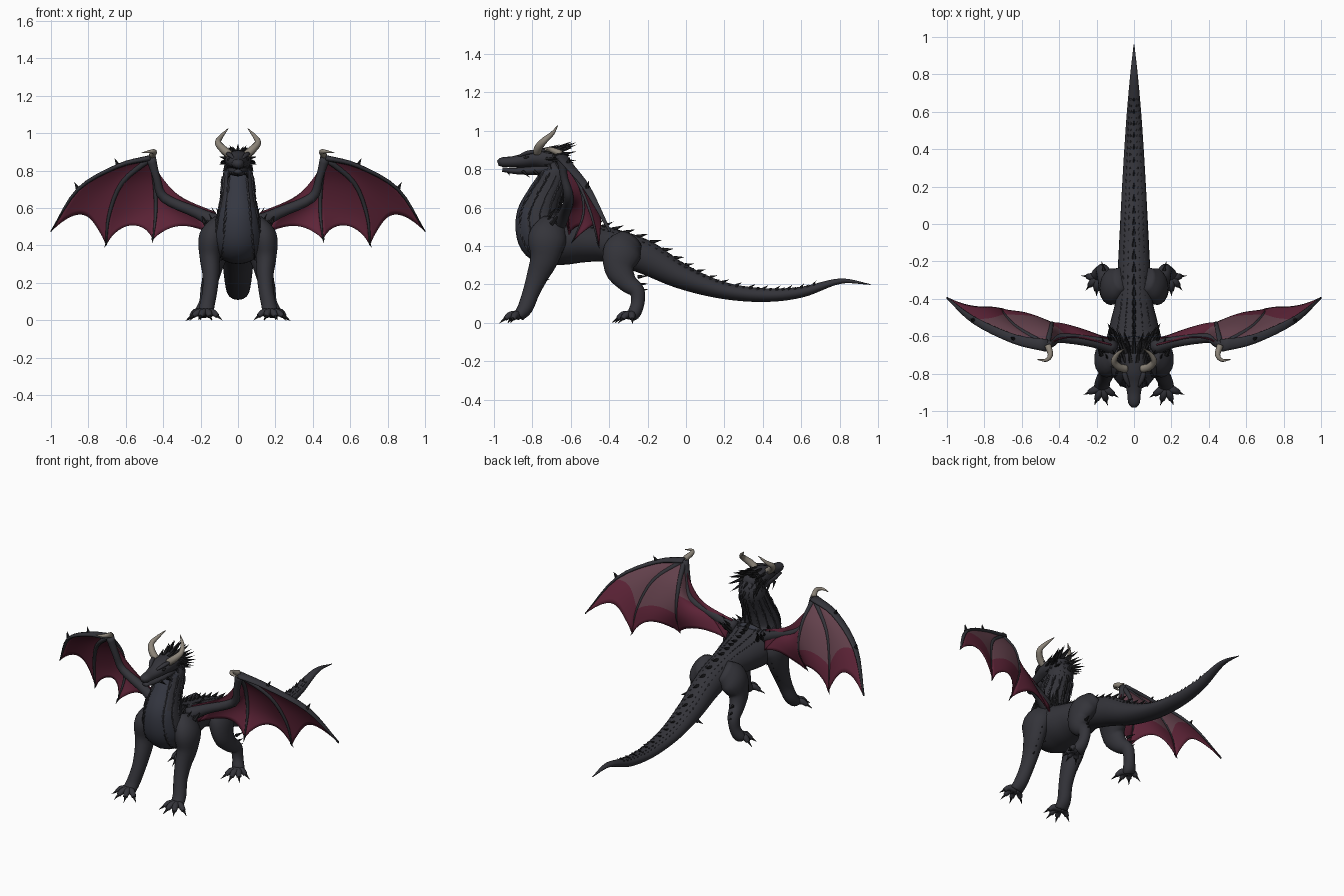
import bpy, bmesh, math, random
from mathutils import Vector

random.seed(4)
cube = bpy.data.objects.get("Cube")
if cube:
    bpy.data.objects.remove(cube, do_unlink=True)


def material(name, r, g, b):
    m = bpy.data.materials.new(name)
    m.use_nodes = True
    m.diffuse_color = (r, g, b, 1)
    node = next(n for n in m.node_tree.nodes if n.type == "BSDF_PRINCIPLED")
    node.inputs["Base Color"].default_value = (r, g, b, 1)
    node.inputs["Roughness"].default_value = 0.8
    return m


HIDE = material("charcoal_hide", .034, .034, .042)
CHEST = material("slate_chest", .036, .039, .054)
DARK = material("black_spike", .014, .014, .016)
HORN = material("bone_horn", .26, .23, .19)
RED = material("maroon_membrane", .115, .018, .04)
FADED = material("faded_membrane", .13, .055, .075)


def finish(name, bm, mats, smooth=True, mirror=False):
    me = bpy.data.meshes.new(name)
    for f in bm.faces:
        f.smooth = smooth
    bm.to_mesh(me)
    bm.free()
    ob = bpy.data.objects.new(name, me)
    bpy.context.collection.objects.link(ob)
    for m in mats:
        me.materials.append(m)
    if mirror:
        ob.modifiers.new("mirror", "MIRROR").use_mirror_merge = False
    return ob


def spline(pts, n):
    """Smooth curve through points of any dimension."""
    p = [Vector(q) for q in pts]
    p = [p[0] * 2 - p[1]] + p + [p[-1] * 2 - p[-2]]
    out = []
    for a, b, c, d in zip(p, p[1:], p[2:], p[3:]):
        for k in range(n):
            t = k / n
            out.append((b * 2 + (c - a) * t + (a * 2 - b * 5 + c * 4 - d) * t * t
                        + (b * 3 - a - c * 3 + d) * t ** 3) * .5)
    return out + [p[-2]]


def tube(name, pts, mats, ref=(1, 0, 0), n=4, segs=14, mirror=True, rule=None):
    """Loft ellipses (x, y, z, side radius, up radius); returns the ring frames."""
    s = spline(pts, n)
    pos = [Vector(v[:3]) for v in s]
    bm, frames, rings = bmesh.new(), [], []
    for i, v in enumerate(s):
        t = (pos[min(i + 1, len(s) - 1)] - pos[max(i - 1, 0)]).normalized()
        side = Vector(ref)
        side = (side - t * side.dot(t)).normalized()
        up = t.cross(side)
        a, b = max(v[3], .001), max(v[4], .001)
        frames.append((pos[i], t, side * a, up * b))
        rings.append([bm.verts.new(pos[i] + side * a * math.sin(w) + up * b * math.cos(w))
                      for w in (math.tau * k / segs for k in range(segs))])
    for r, q in zip(rings, rings[1:]):
        for k in range(segs):
            j = (k + 1) % segs
            bm.faces.new((r[k], r[j], q[j], q[k]))
    bm.faces.new(rings[0])
    bm.faces.new(rings[-1])
    bmesh.ops.recalc_face_normals(bm, faces=bm.faces)
    if rule:
        for f in bm.faces:
            f.material_index = rule(f)
    finish(name, bm, mats, True, mirror)
    return frames


def spikes(name, items, mat=DARK, mirror=False):
    """Cones given as (base, tip, radius)."""
    bm = bmesh.new()
    for base, tip, r in items:
        base, tip = Vector(base), Vector(tip)
        d = (tip - base).normalized()
        u = d.orthogonal().normalized()
        w = d.cross(u)
        ring = [bm.verts.new(base + (u * math.cos(a) + w * math.sin(a)) * r)
                for a in (math.tau * k / 5 for k in range(5))]
        top = bm.verts.new(tip)
        for k in range(5):
            bm.faces.new((ring[k], ring[(k + 1) % 5], top))
        bm.faces.new(ring[::-1])
    finish(name, bm, [mat], False, mirror)


# Tail, trunk and neck in one loft (y, z, half width, half height)
trunk = [(.96, .2, .002, .002), (.8, .217, .02, .014), (.6, .16, .038, .028),
         (.4, .145, .052, .036), (.18, .172, .065, .045), (-.03, .245, .076, .066),
         (-.22, .345, .086, .088), (-.4, .405, .098, .09), (-.52, .42, .125, .105),
         (-.64, .43, .15, .13), (-.73, .46, .14, .15), (-.77, .55, .115, .115),
         (-.74, .65, .092, .092), (-.70, .73, .083, .08), (-.675, .80, .077, .076),
         (-.71, .86, .05, .05)]
frames = tube("body", [(0,) + p for p in trunk], [HIDE, CHEST], n=6, segs=24, mirror=False,
              rule=lambda f: int(f.normal.y < -.55 and f.calc_center_median().z > .3))

# Head, jaw, brows and eyes
head = [(-.63, .84, .04, .04), (-.70, .85, .068, .058), (-.78, .855, .068, .048),
        (-.84, .845, .052, .038), (-.9, .838, .038, .029), (-.955, .836, .032, .025),
        (-.978, .83, .014, .014)]
tube("head", [(0,) + p for p in head], [HIDE], mirror=False)
jaw = [(-.67, .81, .06, .04), (-.78, .795, .046, .026), (-.88, .79, .03, .017), (-.955, .797, .02, .011)]
tube("lower_jaw", [(0,) + p for p in jaw], [HIDE], mirror=False)
tube("brow", [(.024, -.87, .866, .006, .006), (.046, -.82, .886, .014, .011),
              (.062, -.75, .895, .006, .006)], [HIDE], segs=8)
tube("eye", [(.045, -.843, .858, .003, .003), (.05, -.83, .861, .008, .008),
             (.055, -.817, .863, .003, .003)], [DARK], segs=8)
tube("horn", [(.045, -.775, .885, .022, .022), (.08, -.765, .915, .021, .021),
              (.107, -.735, .95, .017, .017), (.088, -.695, .985, .011, .011),
              (.052, -.668, 1.025, .002, .002)], [HORN], segs=10)

# Crown of spikes around the back of the head, and jaw barbs
crown = []
for y, reach, wide, count in ((-.69, .10, .105, 11), (-.74, .085, .092, 8), (-.66, .09, .10, 9)):
    for k in range(count):
        a = -2.2 + 4.4 * k / (count - 1)
        s, c = math.sin(a), math.cos(a)
        crown.append(((.055 * s, y, .855 + .045 * c),
                      (wide * s, y + reach, .85 + (wide - .01) * c), .014))
spikes("crown_spikes", crown)
spikes("jaw_barbs", [((.04, y, .79), (.055, y + .04, .755), .01) for y in (-.85, -.79, -.73)], mirror=True)
spikes("chin_barb", [((0, -.93, .79), (0, -.915, .765), .008)])

# Dorsal ridge and scale rows following the trunk
ridge, scales = [], []
for i, (p, t, side, up) in enumerate(frames[10:-3]):
    size = min(.034, .008 + up.length * .3)
    n = up.normalized()
    if i % 2 == 0:
        base = p + up * .93
        ridge.append((base, base + n * size - t * size * 1.5, size * .4))
    on_neck = p.y < -.68
    angles = (.5, 1.0, 1.5, 2.0, 2.5) if on_neck else (.35, .7)
    for a in angles:
        for sgn in (-1, 1):
            out = side * math.sin(a) * sgn + up * math.cos(a)
            base = p + out * .96
            h = (.02 if on_neck else .011) * random.uniform(.7, 1.2)
            scales.append((base, base + out.normalized() * h * .7 - t * h * 1.5, h * .5))
spikes("dorsal_spikes", ridge)
spikes("scale_rows", scales, HIDE)

# Spikes on the shoulders, elbows and heels
barbs = []
for k in range(9):
    b = Vector((random.uniform(.09, .18), -.74 + .02 * k, random.uniform(.5, .55)))
    barbs.append((b, b + Vector((.025, .05, .06)), .013))
for k in range(5):
    b = Vector((.155, -.68 - .018 * k, .36 - .035 * k))
    barbs.append((b, b + Vector((.012, .045, .008)), .012))
for z in (.24, .2, .17):
    barbs.append(((.16, -.25, z), (.175, -.195, z + .005), .011))
spikes("limb_barbs", barbs, mirror=True)

# Legs, with toes and claws
front = [(.09, -.69, .52, .05, .07), (.14, -.72, .44, .07, .1), (.15, -.735, .34, .056, .076),
         (.145, -.77, .25, .046, .057), (.15, -.805, .16, .04, .044), (.165, -.835, .08, .04, .04),
         (.172, -.87, .035, .042, .03)]
hind = [(.06, -.29, .43, .05, .07), (.11, -.33, .37, .066, .1), (.135, -.345, .28, .052, .078),
        (.15, -.305, .21, .043, .052), (.165, -.255, .165, .036, .04), (.175, -.252, .1, .032, .035),
        (.19, -.27, .05, .038, .034), (.2, -.285, .03, .036, .024)]
toes = {"front": ((.11, -.91), (.15, -.94), (.2, -.94), (.24, -.9)),
        "hind": ((.155, -.345), (.2, -.355), (.238, -.33), (.25, -.28))}
for label, path in (("front", front), ("hind", hind)):
    tube(label + "_leg", path, [HIDE], segs=18)
    heel = Vector(path[-1][:3])
    heel.z = .04
    claws = []
    for k, (x, y) in enumerate(toes[label]):
        tip = Vector((x, y, .022))
        mid = heel.lerp(tip, .6) + Vector((0, 0, .012))
        tube(f"{label}_toe_{k + 1}", [(*heel, .024, .024), (*mid, .019, .02), (*tip, .012, .014)],
             [HIDE], ref=(0, 0, 1), segs=8)
        d = (tip - heel).normalized()
        claws.append((tip - d * .012 + Vector((0, 0, .006)), tip + d * .035 - Vector((0, 0, .016)), .012))
    spikes(label + "_claws", claws, mirror=True)

# Wing bones
wrist, elbow = (.465, -.65, .868), (.395, -.61, .655)
lead = [wrist, (.64, -.615, .825), (.855, -.515, .70), (1, -.395, .475)]
outer = [wrist, (.62, -.56, .735), (.69, -.49, .56), (.705, -.455, .40)]
inner = [wrist, (.445, -.56, .74), (.44, -.53, .58), (.455, -.585, .43)]
arm = [wrist, elbow, (.25, -.61, .585), (.14, -.61, .46)]
fore = [wrist, (.40, -.62, .755), (.30, -.61, .655), (.12, -.65, .575)]
tube("wing_arm", [(.11, -.66, .52, .04, .045), (.22, -.63, .575, .03, .03), (*elbow, .026, .026),
                  (.435, -.635, .76, .02, .02), (*wrist, .026, .026)], [HIDE], ref=(0, 1, 0))
for name, path, flat in (("leading_finger", lead, 2.2), ("outer_finger", outer, 1), ("inner_finger", inner, 1)):
    radii = (.016, .012, .009, .003)
    tube(name, [(*p, r * flat, r) for p, r in zip(path, radii)], [HIDE], ref=(0, 1, 0), segs=10)
tube("wrist_claw", [(.46, -.65, .88, .018, .018), (.447, -.70, .9, .014, .014),
                    (.47, -.728, .902, .009, .009), (.515, -.725, .895, .002, .002)],
     [HORN], ref=(0, 0, 1), segs=8)
spikes("wing_knuckles", [(p, Vector(p) + Vector((.02, .01, .04)), .014) for p in (lead[1], lead[2], elbow)]
       + [((.70, -.46, .42), (.715, -.45, .385), .007), ((.455, -.58, .44), (.46, -.6, .41), .007)], mirror=True)


def panel(bm, a, b, scallop, billow, fade):
    """Skin between two finger curves, its free edge drawn in towards the wrist."""
    rows, cols = 16, 12
    ca, cb = spline(a, 16), spline(b, 16)

    def at(curve, t):
        f = t * (len(curve) - 1)
        i = min(int(f), len(curve) - 2)
        return curve[i].lerp(curve[i + 1], f - i)

    grid = []
    for r in range(rows + 1):
        t = .02 + .98 * r / rows
        line = []
        for c in range(cols + 1):
            u = c / cols
            arch = 4 * u * (1 - u)
            e = t * (1 - scallop * arch ** .8 * t)
            q = at(ca, e).lerp(at(cb, e), u)
            q.y += billow * arch * t
            line.append(bm.verts.new(q))
        grid.append(line)
    faces = []
    for r in range(rows):
        for c in range(cols):
            f = bm.faces.new((grid[r][c], grid[r][c + 1], grid[r + 1][c + 1], grid[r + 1][c]))
            f.material_index = int(r / rows < fade)
            faces.append(f)
    bm.normal_update()
    if sum(f.normal.y * f.calc_area() for f in faces) > 0:
        bmesh.ops.reverse_faces(bm, faces=faces)


# Wing skin: maroon in front, faded on the upper part of the back
bm = bmesh.new()
panel(bm, lead, outer, .2, .025, .68)
panel(bm, outer, inner, .2, .03, .68)
panel(bm, inner, arm, .14, .03, .4)
panel(bm, fore, arm, 0, .005, 0)
skin = finish("wing_membrane", bm, [RED, RED, FADED])
solid = skin.modifiers.new("thickness", "SOLIDIFY")
solid.thickness = .005
solid.material_offset = 1
skin.modifiers.new("mirror", "MIRROR").use_mirror_merge = False
